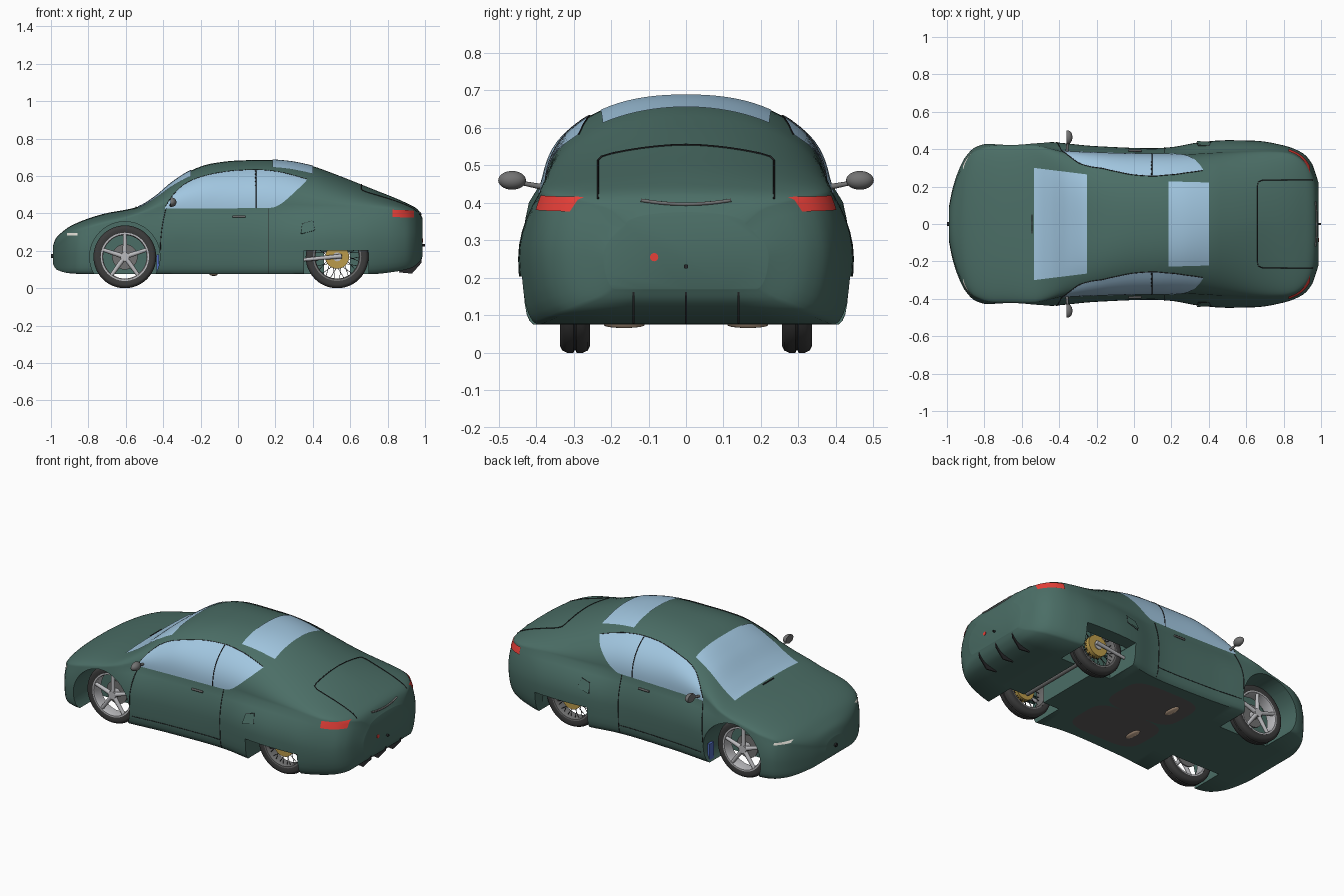
import bpy, bmesh, math
from mathutils import Vector, Matrix

if "Cube" in bpy.data.objects:
    bpy.data.objects.remove(bpy.data.objects["Cube"])

MATS = {}
COL = dict(green=(.07, .155, .132), glass=(.36, .57, .75), black=(.02, .02, .022), tyre=(.045, .045, .045),
           silver=(.5, .5, .52), grey=(.17, .17, .17), red=(.8, .05, .04), gold=(.5, .33, .07),
           white=(.85, .82, .75), blue=(.08, .15, .5), tan=(.7, .5, .35), floor=(.12, .11, .11))

def mat(c):
    if c not in MATS:
        MATS[c] = bpy.data.materials.new(c)
        MATS[c].diffuse_color = (*COL[c], 1)
    return MATS[c]

def from_bm(name, bm, c):
    bmesh.ops.recalc_face_normals(bm, faces=bm.faces)
    me = bpy.data.meshes.new(name)
    bm.to_mesh(me); bm.free()
    ob = bpy.data.objects.new(name, me)
    bpy.context.collection.objects.link(ob)
    me.materials.append(mat(c))
    return ob

def grid(name, rows, c, loop=False, cap=False):
    bm = bmesh.new()
    vs = [[bm.verts.new(p) for p in r] for r in rows]
    n = len(rows[0])
    for a, b in zip(vs, vs[1:]):
        for j in range(n if loop else n - 1):
            k = (j + 1) % n
            bm.faces.new((a[j], a[k], b[k], b[j]))
    if cap:
        bm.faces.new(vs[0]); bm.faces.new(vs[-1])
    return from_bm(name, bm, c)

def box(name, c, lo, hi):
    bm = bmesh.new()
    lo, hi = Vector(lo), Vector(hi)
    bmesh.ops.create_cube(bm, size=1, matrix=Matrix.Translation((lo + hi) / 2) @ Matrix.Diagonal((*(hi - lo), 1)))
    return from_bm(name, bm, c)

def rod(name, c, a, b, r, r2=None, seg=24):
    bm = bmesh.new()
    a, b = Vector(a), Vector(b)
    m = Matrix.Translation((a + b) / 2) @ (b - a).to_track_quat('Z', 'Y').to_matrix().to_4x4()
    bmesh.ops.create_cone(bm, cap_ends=True, segments=seg, radius1=r, radius2=r if r2 is None else r2,
                          depth=(b - a).length, matrix=m)
    return from_bm(name, bm, c)

def line(name, c, pts, r=.003):
    cu = bpy.data.curves.new(name, 'CURVE')
    cu.dimensions = '3D'; cu.bevel_depth = r; cu.bevel_resolution = 1; cu.use_fill_caps = True
    sp = cu.splines.new('POLY')
    sp.points.add(len(pts) - 1)
    for q, p in zip(sp.points, pts):
        q.co = (*p, 1)
    ob = bpy.data.objects.new(name, cu)
    bpy.context.collection.objects.link(ob)
    cu.materials.append(mat(c))

def lathe(name, c, x, z, s, prof, seg=48):
    n = len(prof)
    rows = [[(x + r*math.cos(a), s*y, z + r*math.sin(a)) for a in [2*math.pi*i/seg for i in range(seg)]]
            for r, y in prof + prof[:1]]
    ob = grid(name, rows, c, loop=True)
    bm = bmesh.new(); bm.from_mesh(ob.data)
    bmesh.ops.remove_doubles(bm, verts=bm.verts, dist=1e-5)
    bmesh.ops.recalc_face_normals(bm, faces=bm.faces)
    bm.to_mesh(ob.data); bm.free()

def smooth(tab):
    # monotone cubic through the (x, value) pairs
    X, Y = zip(*tab)
    d = [(Y[i+1] - Y[i]) / (X[i+1] - X[i]) for i in range(len(X) - 1)]
    m = [d[0]] + [2*a*b/(a+b) if a*b > 0 else 0 for a, b in zip(d, d[1:])] + [d[-1]]
    def f(x):
        x = min(max(x, X[0]), X[-1])
        i = max(k for k in range(len(d)) if X[k] <= x)
        h = X[i+1] - X[i]; t = (x - X[i]) / h
        return (Y[i]*(2*t**3 - 3*t*t + 1) + Y[i+1]*(3*t*t - 2*t**3)
                + h*m[i]*(t**3 - 2*t*t + t) + h*m[i+1]*(t**3 - t*t))
    return f

# Body shape along the length: floor, shoulder and top heights, widths, roundness, sill tuck-in
zb = smooth([(-.99, .13), (-.97, .10), (-.9, .08), (-.8, .075), (.7, .075), (.85, .09), (.93, .11), (.97, .14), (.987, .17)])
zs = smooth([(-.99, .19), (-.95, .24), (-.9, .28), (-.8, .32), (-.6, .37), (-.5, .40), (-.38, .42), (.2, .42), (.6, .43),
             (.85, .42), (.93, .408), (.97, .385), (.987, .34)])
zt = smooth([(-.99, .225), (-.975, .265), (-.95, .292), (-.9, .33), (-.8, .373), (-.7, .402), (-.6, .42), (-.53, .437),
             (-.45, .485), (-.35, .568), (-.25, .63), (-.15, .665), (0, .683), (.15, .686), (.25, .68), (.4, .652),
             (.5, .617), (.7, .538), (.9, .456), (.96, .422), (.987, .375)])
wm = smooth([(-.99, .09), (-.97, .19), (-.93, .305), (-.9, .36), (-.85, .41), (-.78, .43), (-.5, .44), (-.2, .416),
             (.1, .405), (.2, .411), (.35, .437), (.5, .448), (.65, .445), (.8, .42), (.9, .38), (.95, .325), (.987, .22)])
ws = smooth([(-.99, .08), (-.97, .175), (-.93, .285), (-.9, .34), (-.85, .39), (-.75, .42), (-.55, .422), (-.35, .385),
             (.2, .372), (.5, .385), (.7, .39), (.8, .385), (.85, .372), (.9, .34), (.95, .27), (.987, .16)])
en = smooth([(-.99, 2.2), (-.6, 2.3), (-.4, 2.8), (-.2, 2.7), (0, 2.4), (.2, 2.3), (.4, 2), (.65, 1.75), (.8, 1.8), (.99, 2.1)])
low = smooth([(0, .93), (.05, .965), (.2, .988), (.5, 1)])
tuck = smooth([(.6, 0), (.75, .04), (.95, .07)])

def side_y(x, z):
    if z <= zs(x):
        u = max(0, (z - zb(x)) / (zs(x) - zb(x)))
        if u < .5:
            return wm(x)*(low(u) - tuck(x)*(1 - 2*u)**2)
        return wm(x) + (ws(x) - wm(x))*(2*u - 1)**2
    f = min(1, (z - zs(x)) / (zt(x) - zs(x)))
    return ws(x) * (1 - f**en(x))**(1/en(x))

def top_z(x, y):
    f = min(1, abs(y) / ws(x))
    return zs(x) + (zt(x) - zs(x)) * (1 - f**en(x))**(1/en(x))

def section(x):
    h = [(0, zb(x)), (wm(x)*.5, zb(x))]
    for u in (0, .03, .08, .15, .25, .37, .5, .6, .7, .8, .9):
        z = zb(x) + u*(zs(x) - zb(x))
        h.append((side_y(x, z), z))
    for i in range(19):
        a = math.pi/2*i/18
        h.append((ws(x)*max(0, math.cos(a))**(2/en(x)) if i < 18 else 0,
                  zs(x) + (zt(x) - zs(x))*math.sin(a)**(2/en(x))))
    return [(x, y, z) for y, z in h] + [(x, -y, z) for y, z in h[-2:0:-1]]

N = 84
xs = [-.0015 - .9885*math.cos(math.pi*i/N) for i in range(N + 1)]
body = grid("body_shell", [section(x) for x in xs], 'green', loop=True, cap=True)

# Wheel openings
FX, RX, WZ = -.605, .53, .168
cuts = [box("axle_cut", 'green', (.46, -.24, 0), (.60, .24, .19))]
for s in (1, -1):
    ys = sorted((s*.215, s*.6))
    cuts += [rod("front_arch_cut", 'green', (FX, s*.2, WZ), (FX, s*.6, WZ), .188, seg=64),
             rod("rear_well_cut", 'green', (RX, s*.225, WZ), (RX, s*.36, WZ), .18, seg=48),
             box("rear_arch_cut", 'green', (.352, ys[0], 0), (.697, ys[1], .203))]
for c in cuts:
    c.hide_render = True
    md = body.modifiers.new("cut", 'BOOLEAN')
    md.operation = 'DIFFERENCE'; md.object = c; md.solver = 'EXACT'
bpy.context.view_layer.update()
me = bpy.data.meshes.new_from_object(body.evaluated_get(bpy.context.evaluated_depsgraph_get()))
body.modifiers.clear()
body.data = me
for c in cuts:
    bpy.data.objects.remove(c)

# Windscreen and roof glass
def top_glass(name, x0, x1, y0, y1, n=16):
    rows = []
    for i in range(n + 1):
        t = i/n; x = x0 + (x1 - x0)*t; w = y0 + (y1 - y0)*t
        rows.append([(x, w*(j/10 - 1), top_z(x, w*(j/10 - 1)) + .004) for j in range(21)])
    grid(name, rows, 'glass')
top_glass("windscreen", -.535, -.25, .30, .265)
top_glass("roof_glass", .185, .40, .228, .222)

# Bootlid seam, bootlid handle, cowl vent
lid = [(.955 - .29*i/12, .235) for i in range(12)] + [(.665, .225)] + [(.66, .2 - .04*i) for i in range(6)]
lid += [(x, -y) for x, y in lid[-2::-1]]
line("bootlid_seam", 'black', [(x, y, top_z(x, y) + .001) for x, y in lid], .0025)
line("bootlid_handle", 'grey', [(.977 - .5*y*y, y, top_z(.977 - .5*y*y, y) + .002) for y in [.02*i for i in range(-6, 7)]], .005)
line("cowl_vent", 'black', [(-.545, y, top_z(-.545, y)) for y in (-.05, 0, .05)], .004)

wtop = smooth([(-.39, .432), (-.35, .495), (-.28, .56), (-.2, .595), (-.1, .618), (0, .63), (.1, .633), (.2, .625), (.3, .603), (.37, .582)])
wbot = smooth([(-.39, .425), (.18, .43), (.21, .44), (.32, .53), (.37, .58)])

for s in (1, -1):
    def on(x, z, o=.001):
        return (x, s*(side_y(x, z) + o), z)
    # Side window, pillar and door seams
    rows = []
    for i in range(39):
        x = -.39 + .02*i; a, b = wbot(x), wtop(x)
        rows.append([on(x, a + (b - a)*j/12, .0045) for j in range(13)])
    grid("side_window", rows, 'glass')
    line("window_divider", 'black', [on(.095, .43 + .2*j/10, .004) for j in range(11)], .003)
    line("window_trim", 'black', [on(-.385 + .75*j/40, wtop(-.385 + .75*j/40), .003) for j in range(41)], .002)
    line("door_front_seam", 'black', [on(-.415 + .03*(j/10)**2, .2 + .225*j/10) for j in range(11)], .002)
    line("door_rear_seam", 'black', [on(.165, .08 + .345*j/14) for j in range(15)], .002)
    line("door_sill_seam", 'black', [on(-.4 + .565*j/16, .135) for j in range(17)], .0015)
    line("door_handle", 'grey', [on(x, .384, .006) for x in (-.03, .005, .04)], .006)
    # Side air intake
    q = [(.345, .345), (.40, .362), (.41, .31), (.335, .29)]
    line("intake_rim", 'black', [on(x, z, 0) for x, z in q + q[:1]], .002)
    grid("intake_flap", [[on(*q[0], .006), on(*q[1], .003)], [on(*q[3], .012), on(*q[2], .003)]], 'green')
    # Lights
    grid("headlight", [[on(-.915 + .058*j/8, z, .004) for j in range(9)] for z in (.283, .289, .296)], 'white')
    grid("tail_light", [[on(.825 + .117*i/10, .377 + .039*j/5 + .004*(1 - i/10), .007) for j in range(6)] for i in range(11)], 'red')
    # Door mirror
    bm = bmesh.new()
    bmesh.ops.create_uvsphere(bm, u_segments=24, v_segments=14, radius=1,
        matrix=Matrix.Translation((-.355, s*.464, .46)) @ Matrix.Diagonal((.026, .037, .025, 1)))
    bmesh.ops.bisect_plane(bm, geom=bm.verts[:] + bm.edges[:] + bm.faces[:], plane_co=(-.362, 0, 0),
                           plane_no=(-1, 0, 0), clear_outer=True)
    bmesh.ops.holes_fill(bm, edges=bm.edges)
    from_bm("door_mirror", bm, 'grey')
    rod("mirror_stalk", 'grey', (-.36, s*.36, .438), (-.355, s*.45, .455), .009, .005, 12)
    # Tyres, rims and hubs
    for nm, x in (("front", FX), ("rear", RX)):
        lathe(nm + "_tyre", 'tyre', x, WZ, s, [(.128, .262), (.15, .256), (.162, .262), (.168, .275), (.168, .292),
              (.162, .294), (.162, .298), (.168, .30), (.168, .318), (.162, .33), (.15, .336), (.128, .33)])
        lathe(nm + "_rim", 'silver' if nm == "front" else 'grey', x, WZ, s,
              [(.129, .264), (.129, .331), (.12, .331), (.116, .32), (.118, .264)])
        rod(nm + "_hub", 'silver', (x, s*.25, WZ), (x, s*.332, WZ), .024)
    rod("front_brake_disc", 'grey', (FX, s*.275, WZ), (FX, s*.283, WZ), .068, seg=32)
    for k in range(5):
        a = math.pi/2 + 2*math.pi*k/5
        rod("front_spoke", 'silver', (FX + .015*math.cos(a), s*.32, WZ + .015*math.sin(a)),
            (FX + .121*math.cos(a), s*.32, WZ + .121*math.sin(a)), .013, .010, 10)
    for k in range(30):
        a = 2*math.pi*k/30; b = a + (.9 if k % 2 else -.9)
        rod("rear_wire_spoke", 'black', (RX + .03*math.cos(b), s*.3, WZ + .03*math.sin(b)),
            (RX + .12*math.cos(a), s*.31, WZ + .12*math.sin(a)), .0015, seg=6)
    rod("rear_drum", 'gold', (RX, s*.29, WZ), (RX, s*.328, WZ), .064, seg=32)
    rod("trailing_arm", 'silver', (.345, s*.335, .152), (.555, s*.345, .172), .009, .012, 12)
    box("arch_marker", 'blue', (-.437, min(s*.36, s*.40), .085), (-.422, max(s*.36, s*.40), .18))
    # Seat wells seen in the floor
    bm = bmesh.new()
    ang = [2*math.pi*(i + .5)/40 for i in range(40)]
    sq = lambda v: math.copysign(abs(v)**.5, v)
    bm.faces.new([bm.verts.new((.23*sq(math.cos(a)), s*.155 + .155*sq(math.sin(a)), .0735)) for a in ang])
    from_bm("floor_well", bm, 'floor')
    bm = bmesh.new()
    bmesh.ops.create_uvsphere(bm, u_segments=20, v_segments=10, radius=1,
        matrix=Matrix.Translation((-.13, s*.165, .074)) @ Matrix.Diagonal((.022, .055, .008, 1)))
    from_bm("seat_base", bm, 'tan')

# Rear axle, diffuser fins, reflector and end sensors
rod("rear_axle", 'grey', (RX, -.27, .13), (RX, .27, .13), .014)
for y in (-.14, 0, .14):
    bm = bmesh.new()
    rim = [(.86, .085), (.93, .078), (.98, .135), (.986, .19), (.95, .19), (.88, .13)]
    vs = [[bm.verts.new((x, y + d, z)) for x, z in rim] for d in (-.003, .003)]
    bm.faces.new(vs[0]); bm.faces.new(vs[1])
    for i in range(6):
        bm.faces.new((vs[0][i], vs[0][i-1], vs[1][i-1], vs[1][i]))
    from_bm("diffuser_fin", bm, 'black')
rod("rear_reflector", 'red', (.975, -.085, .255), (.99, -.085, .255), .011)
rod("rear_sensor", 'black', (.98, 0, .23), (1, 0, .23), .006, seg=12)
rod("nose_sensor", 'black', (-1, 0, .172), (-.985, 0, .172), .011, seg=16)

# Smooth shading with sharp edges kept
bpy.ops.object.select_all(action='DESELECT')
for o in bpy.context.collection.objects:
    if o.type == 'MESH':
        o.select_set(True)
        bpy.context.view_layer.objects.active = o
bpy.ops.object.shade_smooth_by_angle(angle=math.radians(45))

for m in bpy.data.materials:
    if m.users and not m.is_grease_pencil:
        m.use_nodes = True
        m.node_tree.nodes["Principled BSDF"].inputs["Base Color"].default_value = m.diffuse_color
